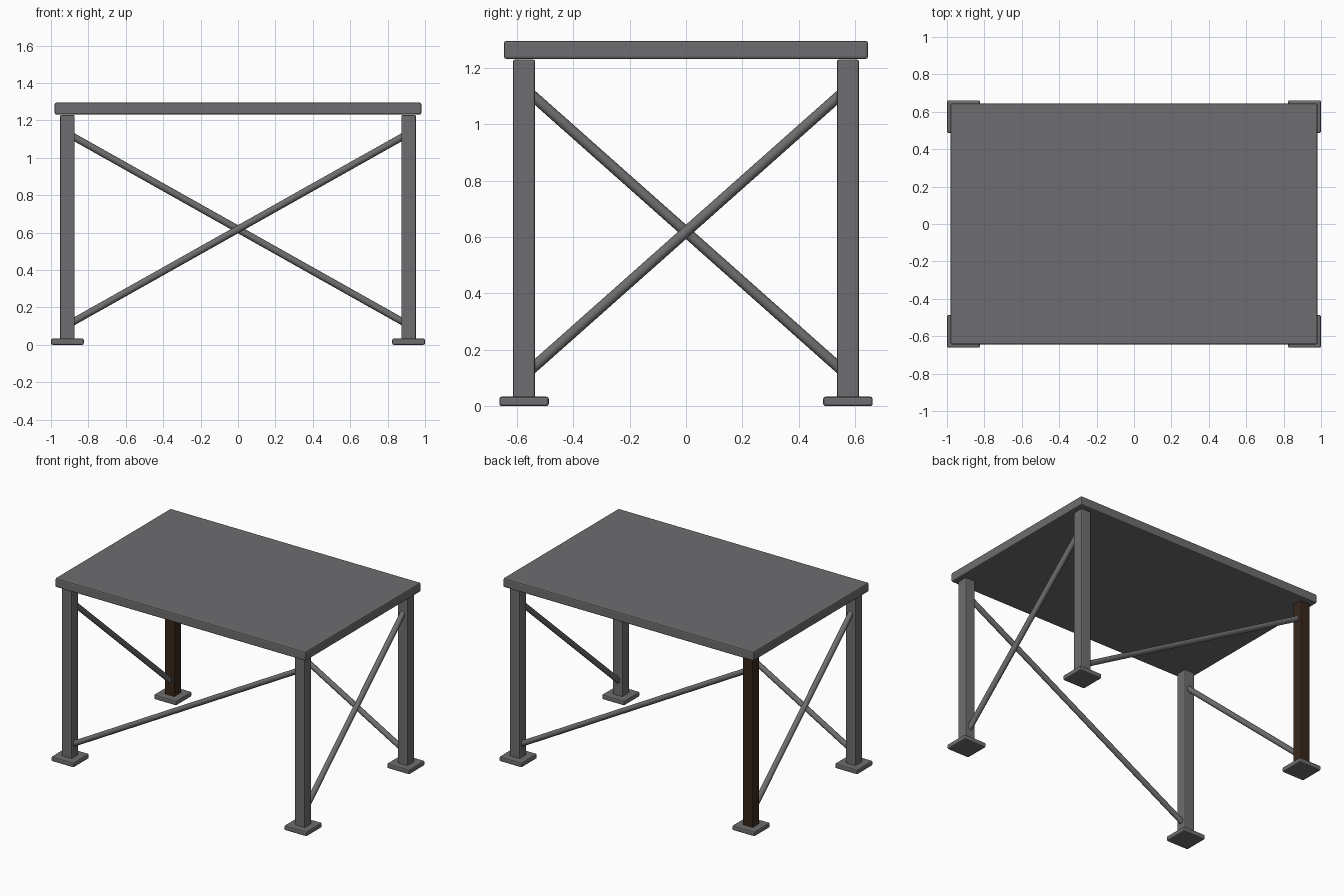
import bpy, math
from mathutils import Vector

if "Cube" in bpy.data.objects:
    bpy.data.objects.remove(bpy.data.objects["Cube"])


def material(name, rgb):
    m = bpy.data.materials.new(name)
    m.diffuse_color = (*rgb, 1)
    m.use_nodes = True
    m.node_tree.nodes["Principled BSDF"].inputs["Base Color"].default_value = m.diffuse_color
    return m


GREY = material("steel grey", (0.155, 0.155, 0.16))
BROWN = material("dark brown", (0.04, 0.021, 0.011))


def box(name, lo, hi, mat, bevel):
    # chamfered box between two corners
    lo, hi = Vector(lo), Vector(hi)
    bpy.ops.mesh.primitive_cube_add(size=1, location=(lo + hi) / 2)
    ob = bpy.context.object
    ob.name = name
    ob.scale = hi - lo
    bpy.ops.object.transform_apply(location=False, rotation=False, scale=True)
    mod = ob.modifiers.new("bevel", 'BEVEL')
    mod.width = bevel
    mod.segments = 2
    ob.data.materials.append(mat)
    return ob


def rod(name, a, b, r):
    # round brace between two points
    a, b = Vector(a), Vector(b)
    d = b - a
    bpy.ops.mesh.primitive_cylinder_add(vertices=12, radius=r, depth=d.length,
                                        location=(a + b) / 2)
    ob = bpy.context.object
    ob.name = name
    ob.rotation_mode = 'QUATERNION'
    ob.rotation_quaternion = d.to_track_quat('Z', 'Y')
    ob.data.materials.append(GREY)
    bpy.ops.object.shade_smooth_by_angle(angle=math.radians(40))


LX, LY, LH = 0.912, 0.574, 0.039   # leg centre and half width
FH = 0.0875                        # foot half width

# table top
box("table_top", (-0.98, -0.645, 1.231), (0.98, 0.645, 1.295), GREY, 0.008)

# legs and feet, the back left leg is brown
for sx, xn in ((-1, "left"), (1, "right")):
    for sy, yn in ((-1, "front"), (1, "back")):
        x, y = sx * LX, sy * LY
        mat = BROWN if (sx, sy) == (-1, 1) else GREY
        box(f"{yn}_{xn}_leg", (x - LH, y - LH, 0.012), (x + LH, y + LH, 1.229), mat, 0.007)
        box(f"{yn}_{xn}_foot", (x - FH, y - FH, 0), (x + FH, y + FH, 0.034), GREY, 0.008)

# diagonal braces, one per side, turning round the table
ZC = 0.618
EX, EY = LX - 0.022, LY - 0.022    # brace ends sit inside the legs
for s, fn, sn in ((1, "front", "right"), (-1, "back", "left")):
    dz = EX * 0.49 / 0.872
    rod(f"{fn}_brace", (-s * EX, -s * LY, ZC - dz), (s * EX, -s * LY, ZC + dz), 0.019)
    dz = EY * 0.475 / 0.535
    rod(f"{sn}_brace", (s * LX, -s * EY, ZC - dz), (s * LX, s * EY, ZC + dz), 0.019)
